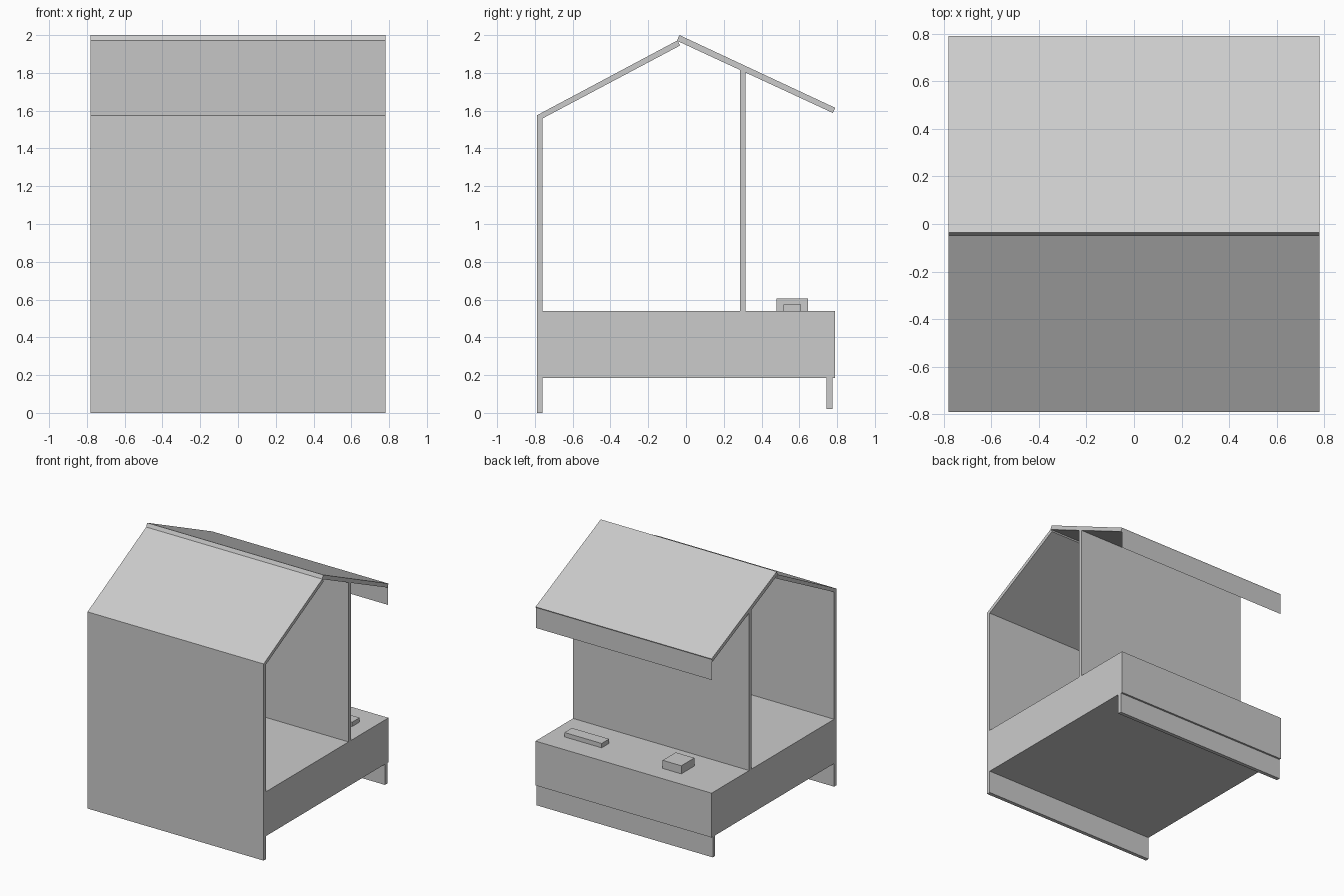
import bpy
import bmesh

cube = bpy.data.objects.get("Cube")
if cube:
    bpy.data.objects.remove(cube, do_unlink=True)

HALF = 0.78  # half width shared by every full-width panel

grey = bpy.data.materials.new("plain grey")
grey.use_nodes = True
colour = (0.6, 0.6, 0.6, 1.0)
grey.diffuse_color = colour
grey.node_tree.nodes["Principled BSDF"].inputs["Base Color"].default_value = colour


def extrude_profile(name, points, x0=-HALF, x1=HALF):
    """Sweep a (y, z) outline along x; two points give a thin sheet."""
    bm = bmesh.new()
    ends = [[bm.verts.new((x, y, z)) for y, z in points] for x in (x0, x1)]
    a, b = ends
    n = len(points)
    if n == 2:
        bm.faces.new((a[0], a[1], b[1], b[0]))
    else:
        bm.faces.new(a)
        bm.faces.new(b)
        for i in range(n):
            j = (i + 1) % n
            bm.faces.new((a[i], a[j], b[j], b[i]))
        bmesh.ops.recalc_face_normals(bm, faces=bm.faces)
    mesh = bpy.data.meshes.new(name)
    bm.to_mesh(mesh)
    bm.free()
    mesh.materials.append(grey)
    obj = bpy.data.objects.new(name, mesh)
    bpy.context.collection.objects.link(obj)
    return obj


def box(name, y0, y1, z0, z1, x0=-HALF, x1=HALF):
    return extrude_profile(name, [(y0, z0), (y1, z0), (y1, z1), (y0, z1)], x0, x1)


# Body: tall front wall, counter block, dividing wall, rear foot board
box("front_wall", -0.79, -0.76, 0.0, 1.575)
box("counter_base", -0.76, 0.79, 0.185, 0.54)
box("middle_wall", 0.285, 0.315, 0.54, 1.825)
box("rear_foot_board", 0.745, 0.775, 0.02, 0.185)

# Roof: two sloping slabs, the rear one lapping over the ridge
extrude_profile("front_roof", [(-0.79, 1.575), (-0.045, 1.972),
                               (-0.031, 1.945), (-0.776, 1.55)])
extrude_profile("rear_roof", [(-0.035, 2.0), (0.79, 1.615),
                              (0.777, 1.588), (-0.048, 1.97)])

# Thin valance sheet hanging from the rear eave
extrude_profile("rear_valance", [(0.787, 1.605), (0.787, 1.445)])

# Items on the counter
box("counter_tray", 0.515, 0.61, 0.54, 0.575, 0.32, 0.65)
box("counter_box", 0.48, 0.645, 0.54, 0.605, -0.41, -0.245)
